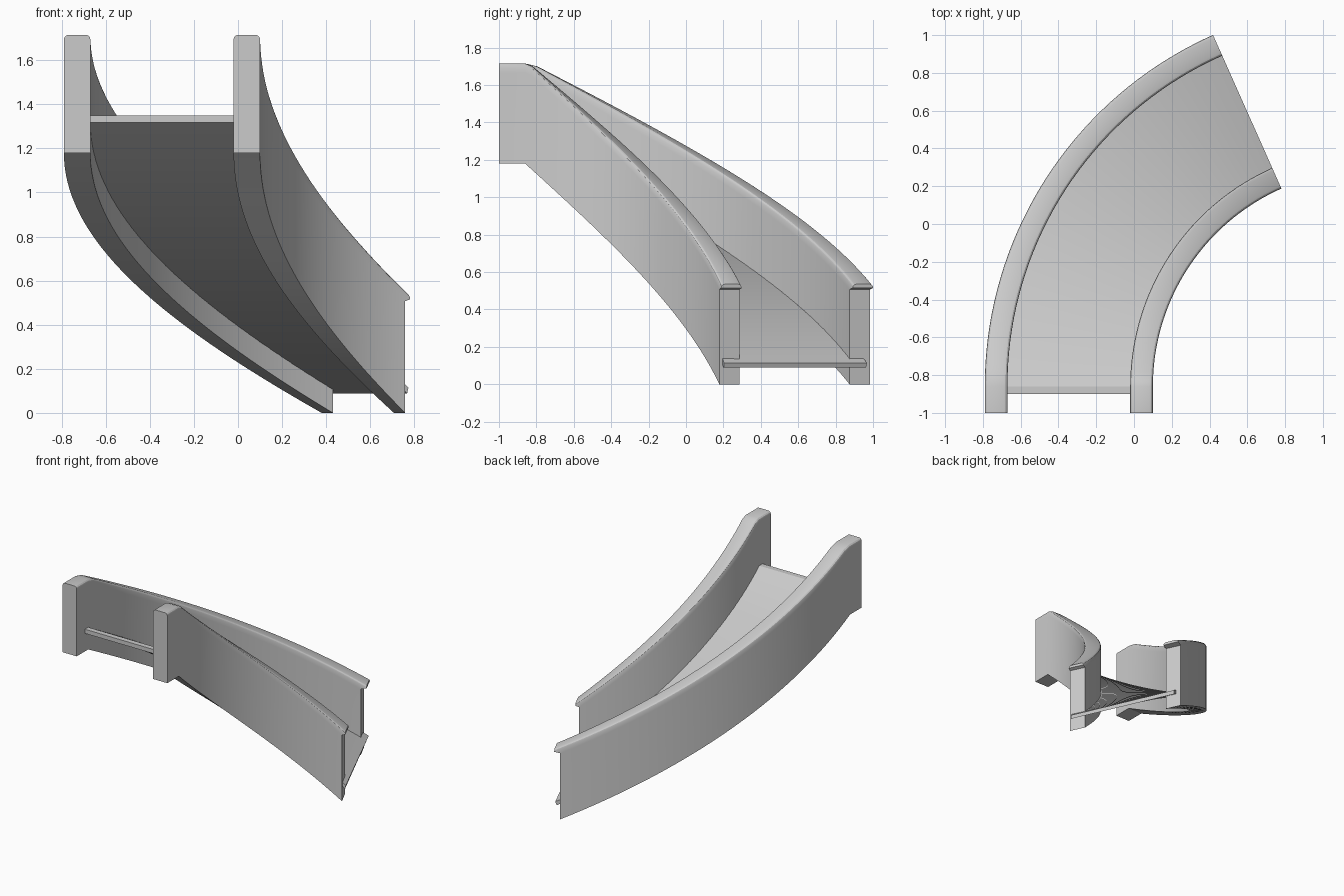
import bpy, bmesh
from math import radians, sin, cos

if "Cube" in bpy.data.objects:
    bpy.data.objects.remove(bpy.data.objects["Cube"])

CX, CY = 1.247, -0.86        # centre of the bend
STEPS = 36
WALL_END, CAP_END = 64.8, 66.0


def lerp_height(angle, start, end, z0, z1):
    t = max(0.0, (angle - start) / (end - start))
    return z0 + (z1 - z0) * t


def bottom(a):
    return lerp_height(a, 0, WALL_END, 1.18, 0.0)


def top(a):
    return lerp_height(a, 1, CAP_END, 1.715, 0.535)


def deck(a):
    return lerp_height(a, 0, CAP_END, 1.35, 0.115)


def sweep(name, half, y_start):
    """half: (r_left, r_right, height function, offset, end angle) from bottom to top."""
    bm = bmesh.new()
    profile = [(p[0],) + p[2:] for p in half] + [(p[1],) + p[2:] for p in reversed(half)]
    n = len(profile)
    rings = []
    for i in range(-1, STEPS + 1):
        ring = []
        for r, height, off, end in profile:
            a = max(i, 0) * 64.0 / (STEPS - 1)
            if i == STEPS:
                a = end
            x, y = CX - r * cos(radians(a)), CY + r * sin(radians(a))
            if i == -1:
                y = y_start
            ring.append(bm.verts.new((x, y, height(a) + off)))
        rings.append(ring)
    for a, b in zip(rings, rings[1:]):
        for j in range(n):
            k = (j + 1) % n
            bm.faces.new((a[j], a[k], b[k], b[j]))
    # end caps as strips of quads
    for ring in (rings[0], rings[-1]):
        for j in range(n // 2 - 1):
            bm.faces.new((ring[j], ring[j + 1], ring[n - 2 - j], ring[n - 1 - j]))
    bmesh.ops.recalc_face_normals(bm, faces=bm.faces)
    mesh = bpy.data.meshes.new(name)
    bm.to_mesh(mesh)
    bm.free()
    obj = bpy.data.objects.new(name, mesh)
    bpy.context.collection.objects.link(obj)
    bpy.context.view_layer.objects.active = obj
    obj.select_set(True)
    bpy.ops.object.shade_smooth_by_angle(angle=radians(25))
    obj.select_set(False)


# side walls with rounded top rail
def wall(name, r_out, r_in):
    b = 0.02
    half = [(r_out, r_in, bottom, 0, WALL_END),
            (r_out, r_in, top, -0.05, WALL_END)]
    for k in range(4):
        q = radians(30 * k)
        inset = b * (1 - cos(q))
        half.append((r_out - inset, r_in + inset, top, -b + b * sin(q), CAP_END))
    sweep(name, half, -1.0)


wall("outer_wall", 2.037, 1.917)
wall("inner_wall", 1.267, 1.147)

# sloping floor, let into both walls
sweep("ramp_floor", [(2.0, 1.165, deck, -0.032, CAP_END - 0.3),
                     (2.0, 1.165, deck, 0, CAP_END)], -0.9)
